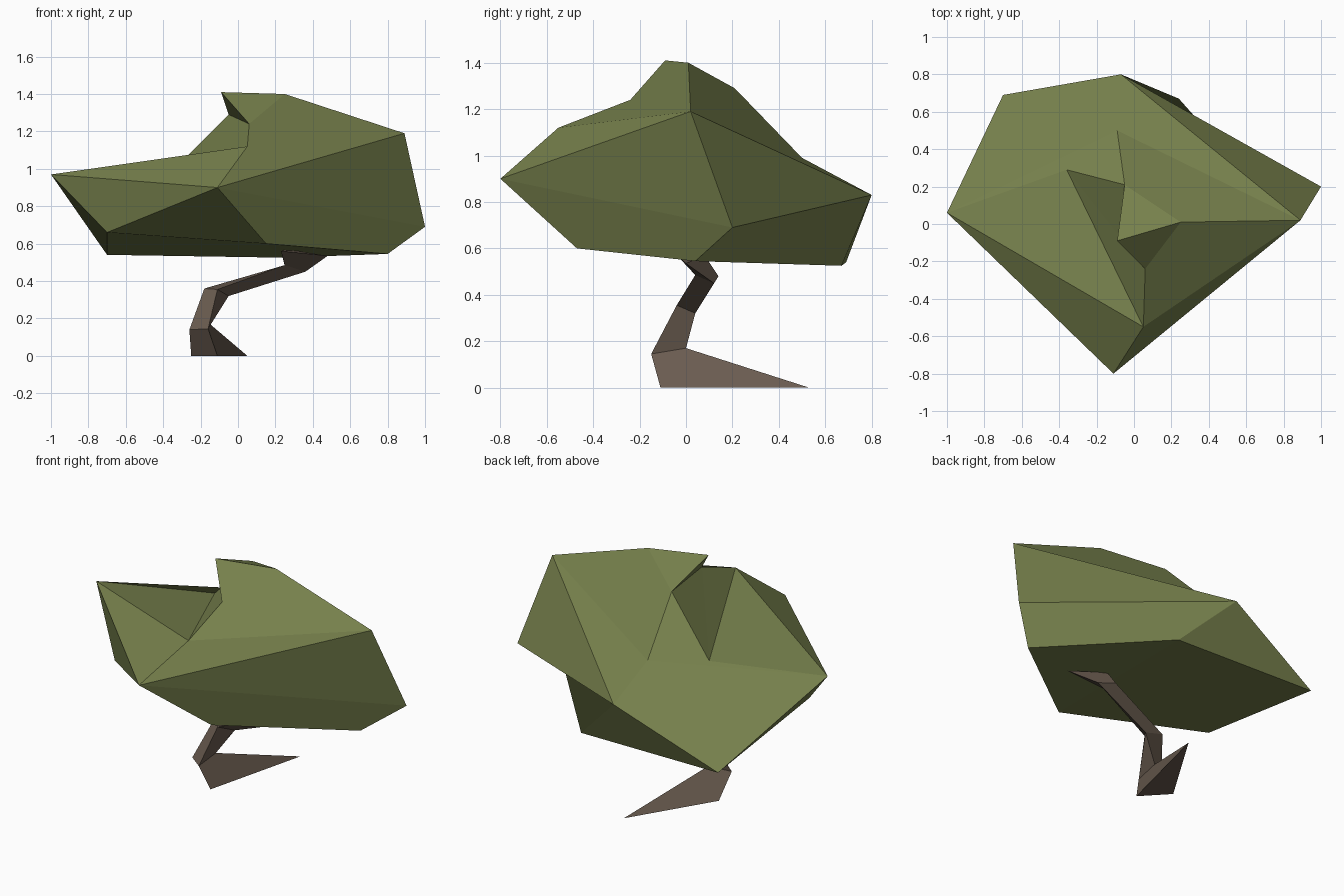
import bpy
import bmesh

if "Cube" in bpy.data.objects:
    bpy.data.objects.remove(bpy.data.objects["Cube"])


def material(name, rgb):
    m = bpy.data.materials.new(name)
    m.diffuse_color = (*rgb, 1.0)
    m.use_nodes = True
    m.node_tree.nodes["Principled BSDF"].inputs["Base Color"].default_value = m.diffuse_color
    return m


def solid(name, points, faces, mat):
    """Closed flat-shaded solid from corner points and faces naming those corners."""
    bm = bmesh.new()
    verts = {key: bm.verts.new(co) for key, co in points.items()}
    for face in faces:
        bm.faces.new([verts[key] for key in face])
    bmesh.ops.recalc_face_normals(bm, faces=bm.faces[:])
    mesh = bpy.data.meshes.new(name)
    bm.to_mesh(mesh)
    bm.free()
    mesh.materials.append(mat)
    obj = bpy.data.objects.new(name, mesh)
    bpy.context.collection.objects.link(obj)
    return obj


leaf = material("olive_leaf", (0.181, 0.216, 0.072))
bark = material("brown_bark", (0.144, 0.107, 0.080))

# Canopy: an irregular faceted boulder of leaves with a notch on its left
canopy_points = {
    # rim
    "A": (-1.00, 0.06, 0.97), "B": (-0.70, 0.69, 0.54), "C": (-0.07, 0.80, 0.83),
    "D": (1.00, 0.20, 0.69), "E": (0.89, 0.02, 1.19), "F": (-0.11, -0.80, 0.90),
    # crown and notch
    "G": (0.05, -0.55, 1.12), "H": (0.06, -0.24, 1.24), "I": (-0.09, -0.09, 1.41),
    "J": (0.25, 0.01, 1.40), "K": (-0.05, 0.21, 1.29), "L": (-0.36, 0.29, 0.98),
    "M": (-0.09, 0.50, 0.99),
    # underside
    "N": (-0.70, -0.19, 0.66), "P": (0.24, 0.67, 0.525),
    "Q": (0.15, -0.47, 0.60), "S": (0.80, 0.04, 0.545),
}
canopy_faces = (
    "AFG AGL ALKM AMCB LGH LHK KHI IHJ KIJ EJKM EMC ECD HGEJ GFE "
    "EFD FQSD AFN FNQ ANB NQPB QSP SDCP CPB"
).split()
solid("canopy", canopy_points, canopy_faces, leaf)

# Trunk: a bent three-sided tube, with one root drawn out to the back
rings = [
    [(-0.25, 0.04, 0.00), (-0.11, -0.11, 0.00), (0.05, 0.53, 0.00)],
    [(-0.26, -0.07, 0.14), (-0.16, -0.15, 0.145), (-0.15, 0.00, 0.17)],
    [(-0.18, 0.03, 0.36), (-0.11, -0.04, 0.355), (-0.05, 0.04, 0.32)],
    [(0.25, 0.14, 0.48), (0.25, 0.04, 0.485), (0.36, 0.12, 0.45)],
    [(0.26, 0.08, 0.57), (0.23, -0.03, 0.56), (0.48, 0.00, 0.535)],
]
trunk_points = {(r, i): co for r, ring in enumerate(rings) for i, co in enumerate(ring)}
trunk_faces = [[(0, i) for i in range(3)], [(len(rings) - 1, i) for i in range(3)]]
for r in range(len(rings) - 1):
    for i in range(3):
        j = (i + 1) % 3
        trunk_faces.append([(r, i), (r, j), (r + 1, j), (r + 1, i)])
solid("trunk", trunk_points, trunk_faces, bark)
